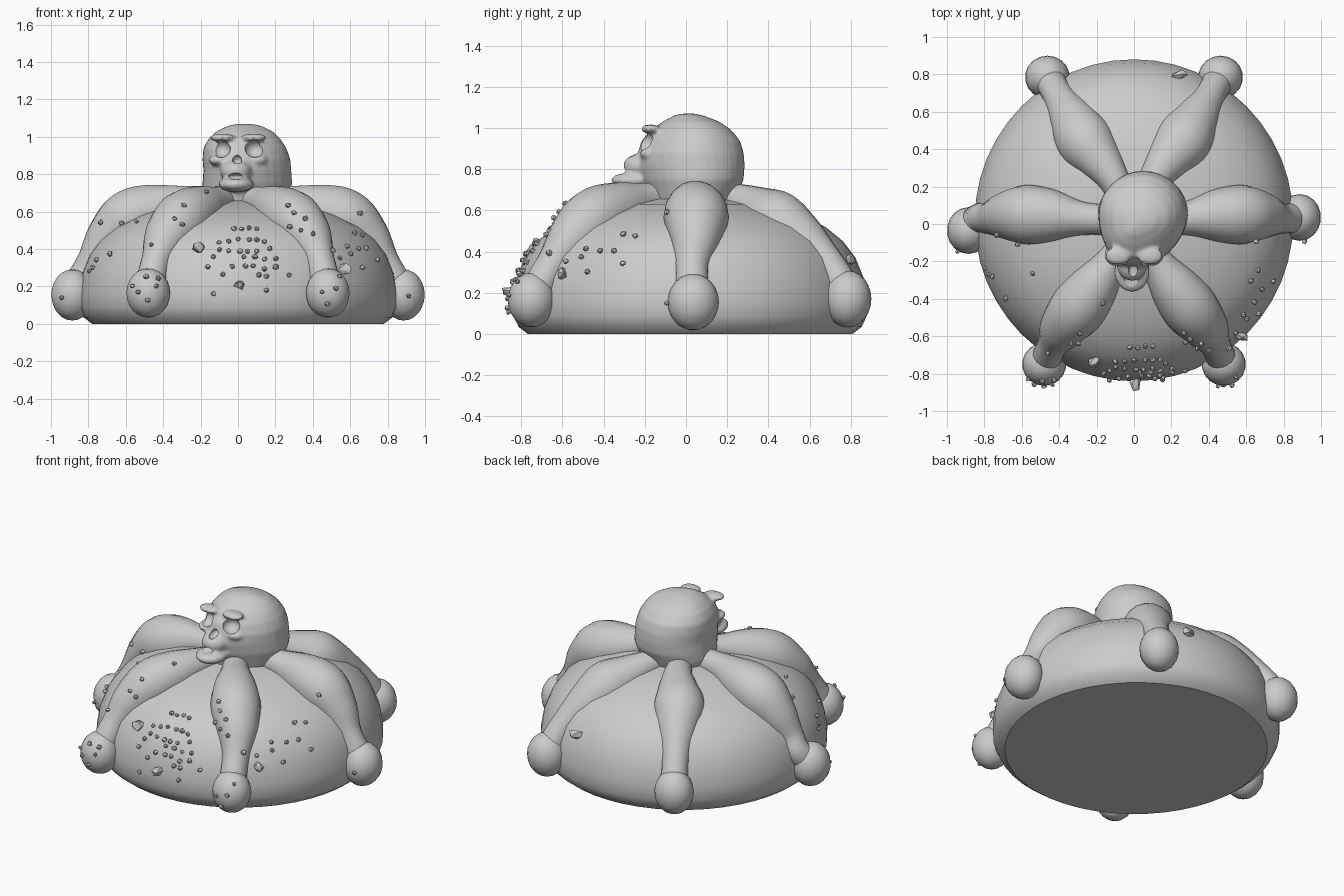
import bpy, bmesh, math, random
from mathutils import Vector, Matrix
from mathutils.bvhtree import BVHTree

if "Cube" in bpy.data.objects:
    bpy.data.objects.remove(bpy.data.objects["Cube"])

random.seed(4)
crust = bpy.data.materials.new("plain_grey")
crust.diffuse_color = (0.6, 0.6, 0.6, 1)
crust.use_nodes = True
crust.node_tree.nodes["Principled BSDF"].inputs["Base Color"].default_value = crust.diffuse_color


def make_object(name, bm, angle=50):
    bmesh.ops.recalc_face_normals(bm, faces=bm.faces[:])
    mesh = bpy.data.meshes.new(name)
    bm.to_mesh(mesh)
    bm.free()
    mesh.materials.append(crust)
    ob = bpy.data.objects.new(name, mesh)
    bpy.context.collection.objects.link(ob)
    if angle:
        activate(ob)
        bpy.ops.object.shade_smooth_by_angle(angle=math.radians(angle))
    return ob


def activate(ob):
    bpy.ops.object.select_all(action='DESELECT')
    ob.select_set(True)
    bpy.context.view_layer.objects.active = ob


def loft(bm, rings):
    """Bridge closed rings of points and cap both ends."""
    loops = [[bm.verts.new(p) for p in ring] for ring in rings]
    n = len(loops[0])
    for a, b in zip(loops, loops[1:]):
        for i in range(n):
            j = (i + 1) % n
            bm.faces.new((a[i], a[j], b[j], b[i]))
    bm.faces.new(loops[0][::-1])
    bm.faces.new(loops[-1])


def ellipsoid(bm, centre, radii, segs=20):
    m = Matrix.Translation(centre) @ Matrix.Diagonal((*radii, 1))
    bmesh.ops.create_uvsphere(bm, u_segments=segs, v_segments=segs * 2 // 3,
                              radius=1, matrix=m)


def spline(pts, steps=6):
    """Catmull-Rom through (x, y, z, radius) points."""
    p = [Vector(q) for q in pts]
    p = [2 * p[0] - p[1]] + p + [2 * p[-1] - p[-2]]
    out = []
    for i in range(1, len(p) - 2):
        a, b, c, d = p[i - 1:i + 3]
        for k in range(steps):
            t = k / steps
            out.append(0.5 * (2 * b + (c - a) * t + (2 * a - 5 * b + 4 * c - d) * t * t
                              + (3 * b - a - 3 * c + d) * t ** 3))
    return out + [p[-2]]


# Round loaf: turned profile, radius and height
bm = bmesh.new()
profile = [(0.78, 0), (0.825, 0.035), (0.85, 0.09), (0.852, 0.17), (0.835, 0.27),
           (0.795, 0.37), (0.735, 0.45), (0.65, 0.52), (0.53, 0.58), (0.38, 0.63),
           (0.2, 0.66), (0.02, 0.67)]
loft(bm, [[(r * math.cos(a), 0.02 + 1.01 * r * math.sin(a), z)
           for a in [math.tau * i / 48 for i in range(48)]] for r, z in profile])
loaf = make_object("loaf", bm, 35)


# Bone-shaped dough strips: shoulder, bulb, neck, round end
def bone(name, path, ball, radii):
    bm = bmesh.new()
    pts = spline(path)
    rings = []
    for i, p in enumerate(pts):
        t = (pts[min(i + 1, len(pts) - 1)] - pts[max(i - 1, 0)]).xyz.normalized()
        side = t.cross(Vector((0, 0, 1))).normalized()
        up = side.cross(t)
        rings.append([p.xyz + p.w * (side * math.cos(a) + up * math.sin(a))
                      for a in [math.tau * k / 18 for k in range(18)]])
    loft(bm, rings)
    ellipsoid(bm, ball, radii, 18)
    return make_object(name, bm)


bones = []
for s, label in ((-1, "left"), (1, "right")):
    end_y = 0.035 * s
    bones.append(bone(label + "_bone", [
        (0.1 * s, 0.02, 0.66, 0.08), (0.28 * s, 0.03, 0.65, 0.09),
        (0.44 * s, 0.045, 0.61, 0.14), (0.58 * s, 0.05, 0.56, 0.158),
        (0.69 * s, 0.045, 0.46, 0.125), (0.775 * s, 0.03, 0.34, 0.085),
        (0.83 * s, 0.03, 0.25, 0.08), (0.875 * s, end_y, 0.17, 0.085)],
        (0.885 * s, end_y, 0.155), (0.115, 0.125, 0.137)))
    bones.append(bone(label + "_front_bone", [
        (0.04 * s, -0.08, 0.67, 0.07), (0.12 * s, -0.2, 0.65, 0.085),
        (0.21 * s, -0.33, 0.61, 0.13), (0.3 * s, -0.45, 0.555, 0.15),
        (0.38 * s, -0.55, 0.46, 0.125), (0.43 * s, -0.635, 0.355, 0.085),
        (0.455 * s, -0.69, 0.27, 0.08), (0.475 * s, -0.74, 0.18, 0.085)],
        (0.48 * s, -0.75, 0.165), (0.118, 0.115, 0.132)))
    bones.append(bone(label + "_back_bone", [
        (0.04 * s, 0.1, 0.66, 0.07), (0.11 * s, 0.24, 0.645, 0.085),
        (0.18 * s, 0.34, 0.6, 0.12), (0.26 * s, 0.44, 0.54, 0.155),
        (0.33 * s, 0.56, 0.455, 0.125), (0.39 * s, 0.66, 0.37, 0.088),
        (0.43 * s, 0.73, 0.28, 0.08), (0.455 * s, 0.78, 0.18, 0.09)],
        (0.463 * s, 0.785, 0.17), (0.12, 0.115, 0.138)))

# Skull: height, centre x, half width, front y, back y
bm = bmesh.new()
slices = [(0.6, 0.04, 0.2, -0.18, 0.22), (0.69, 0.04, 0.235, -0.2, 0.255),
          (0.75, 0.05, 0.24, -0.22, 0.28), (0.82, 0.05, 0.235, -0.235, 0.285),
          (0.88, 0.045, 0.235, -0.235, 0.28), (0.94, 0.037, 0.222, -0.215, 0.262),
          (0.99, 0.035, 0.192, -0.17, 0.22), (1.03, 0.035, 0.15, -0.115, 0.165),
          (1.06, 0.035, 0.085, -0.06, 0.085), (1.07, 0.035, 0.03, -0.02, 0.04)]
rings = []
for z, cx, w, yf, yb in slices:
    ym = 0.55 * yb + 0.45 * yf
    ring = []
    for k in range(32):
        c, s = math.cos(math.tau * k / 32), math.sin(math.tau * k / 32)
        front = min(s, 0) ** 2
        ring.append((cx - 0.04 * front + w * c * (1 - 0.1 * front),
                     ym + s * (yb - ym if s > 0 else ym - yf), z))
    rings.append(ring)
loft(bm, rings)
ellipsoid(bm, (-0.01, -0.21, 0.815), (0.085, 0.095, 0.065))    # upper jaw
ellipsoid(bm, (-0.01, -0.255, 0.745), (0.095, 0.11, 0.042))    # lower jaw
for s in (-1, 1):
    ellipsoid(bm, (0.1 * s, -0.165, 0.875), (0.06, 0.06, 0.03))  # cheek bones
    ellipsoid(bm, (0.085 * s, -0.17, 0.995), (0.07, 0.05, 0.022))  # brows
skull = make_object("skull", bm)
activate(skull)
mod = skull.modifiers.new("blend", 'REMESH')
mod.mode, mod.voxel_size = 'VOXEL', 0.011
bpy.ops.object.modifier_apply(modifier="blend")
mod = skull.modifiers.new("soften", 'SMOOTH')
mod.iterations = 4
bpy.ops.object.modifier_apply(modifier="soften")

# Hollows: eye sockets, nose and mouth
for centre, radii in (((-0.09, -0.205, 0.937), (0.05, 0.06, 0.048)),
                      ((0.09, -0.205, 0.937), (0.054, 0.06, 0.048)),
                      ((-0.005, -0.25, 0.878), (0.026, 0.05, 0.028)),
                      ((-0.015, -0.32, 0.79), (0.045, 0.055, 0.018))):
    bm = bmesh.new()
    ellipsoid(bm, centre, radii, 16)
    cutter = make_object("hollow_cutter", bm)
    cutter.hide_render = True
    activate(skull)
    mod = skull.modifiers.new("hollow", 'BOOLEAN')
    mod.operation, mod.solver, mod.object = 'DIFFERENCE', 'EXACT', cutter
    bpy.ops.object.modifier_apply(modifier="hollow")
    bpy.data.objects.remove(cutter)
activate(skull)
bpy.ops.object.shade_smooth_by_angle(angle=math.radians(40))

# Surface lookup for scattering
bm = bmesh.new()
for ob in [loaf, skull] + bones:
    bm.from_mesh(ob.data)
surface = BVHTree.FromBMesh(bm)
bm.free()

# Sugar crumbs: rows (height, x positions) on the front, then loose ones
rows = [(0.51, (-0.02, 0.02, 0.06, 0.1)), (0.44, (-0.1, -0.05, 0, 0.06, 0.1, 0.14)),
        (0.39, (-0.1, -0.05, 0.01, 0.05, 0.1, 0.17)), (0.35, (-0.13, 0.03, 0.09, 0.14, 0.2)),
        (0.3, (-0.16, -0.03, 0.04, 0.08, 0.14, 0.2)), (0.26, (-0.08, 0.11, 0.15, 0.27)),
        (0.17, (-0.13, 0.15))]
spots = [(x, z + random.uniform(-0.01, 0.01)) for z, xs in rows for x in xs]
spots += [(-0.17, 0.7), (-0.29, 0.63), (-0.34, 0.56), (-0.3, 0.53), (-0.73, 0.54),
          (-0.62, 0.54), (-0.54, 0.54), (-0.46, 0.42), (-0.68, 0.37), (-0.75, 0.34),
          (-0.77, 0.3), (-0.79, 0.28), (-0.49, 0.25), (-0.44, 0.2), (-0.53, 0.17),
          (-0.48, 0.13), (-0.56, 0.2), (-0.43, 0.24), (0.45, 0.17), (0.52, 0.19),
          (0.48, 0.11), (0.54, 0.25), (0.27, 0.63), (0.3, 0.59), (0.36, 0.56),
          (0.28, 0.52), (0.4, 0.48), (0.34, 0.5), (0.5, 0.39), (0.54, 0.35),
          (0.65, 0.59), (0.62, 0.48), (0.66, 0.47), (0.68, 0.4), (0.64, 0.4),
          (0.74, 0.34), (0.58, 0.41), (0.6, 0.37), (0.66, 0.3), (0.91, 0.15), (-0.94, 0.14)]


def lump(bm, pos, size, jitter):
    turn = Matrix.Rotation(random.uniform(0, 6), 4, 'Z') @ Matrix.Rotation(random.uniform(0, 6), 4, 'X')
    made = bmesh.ops.create_icosphere(bm, subdivisions=1, radius=1,
        matrix=Matrix.Translation(pos) @ turn @ Matrix.Diagonal((*size, 1)))
    for v in made["verts"]:
        v.co += Vector([random.uniform(-jitter, jitter) for _ in range(3)])


bm = bmesh.new()
for x, z in spots:
    hit, normal = surface.ray_cast(Vector((x, -2, z)), Vector((0, 1, 0)))[:2]
    if hit:
        r = random.uniform(0.012, 0.016)
        lump(bm, hit + normal * 0.008, (r * 1.15, r, r), 0.002)
make_object("crumbs", bm, 0)

# Larger broken chunks
bm = bmesh.new()
for x, z, y in ((-0.21, 0.4, -2), (0.01, 0.21, -2), (0.56, 0.29, -2), (0.24, 0.36, 2)):
    hit, normal = surface.ray_cast(Vector((x, y, z)), Vector((0, -y, 0)).normalized())[:2]
    if hit:
        lump(bm, hit + normal * 0.012, (0.048, 0.028, 0.026), 0.008)
make_object("chunks", bm, 0)
